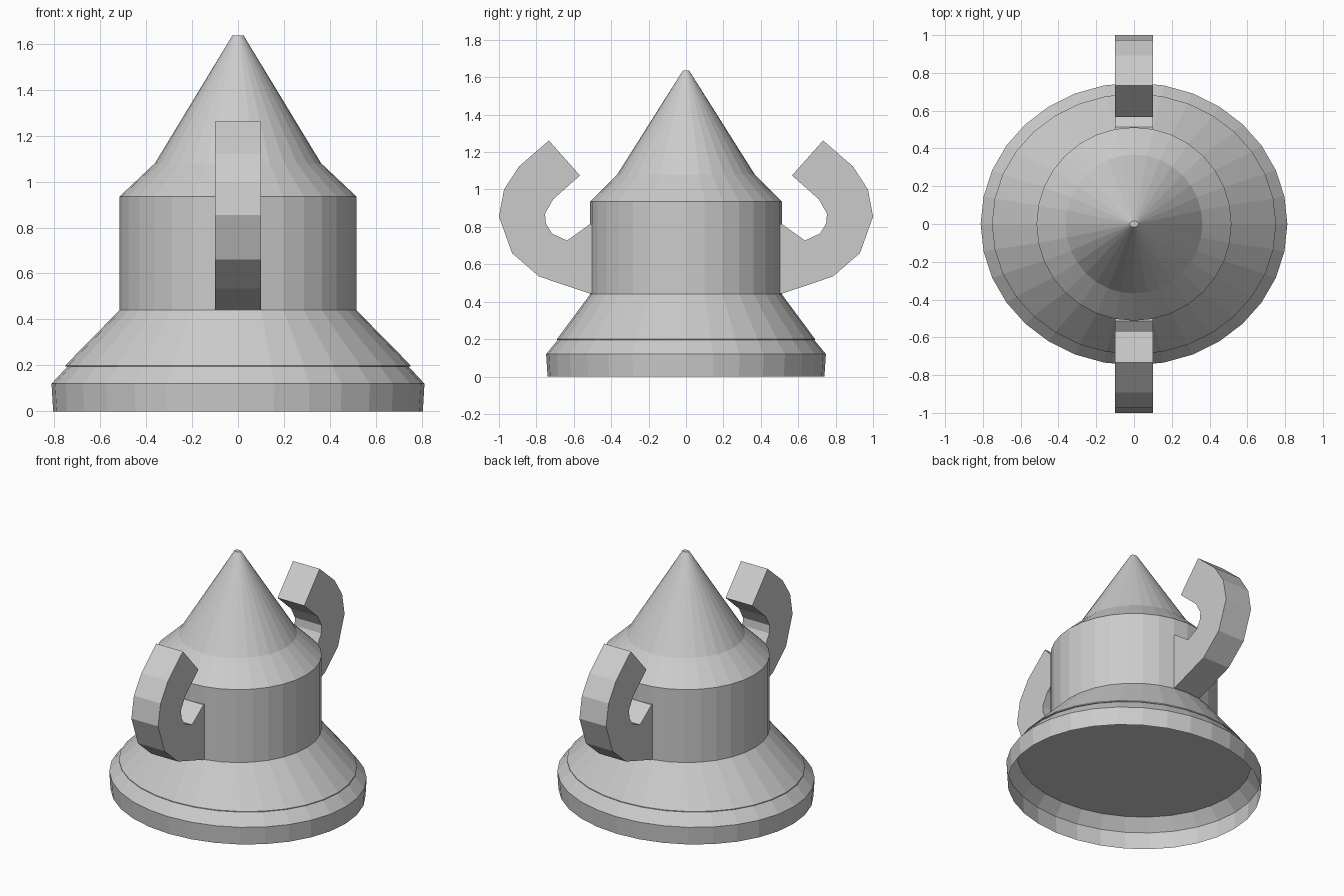
import bpy
import bmesh
from math import cos, sin, pi

if "Cube" in bpy.data.objects:
    bpy.data.objects.remove(bpy.data.objects["Cube"])

SIDES = 32


def finish(bm, name):
    bmesh.ops.recalc_face_normals(bm, faces=bm.faces[:])
    mesh = bpy.data.meshes.new(name)
    bm.to_mesh(mesh)
    bm.free()
    obj = bpy.data.objects.new(name, mesh)
    bpy.context.collection.objects.link(obj)
    return obj


def elliptic_lathe(name, profile, cap_bottom=False, cap_top=False):
    """Stack of elliptical rings; each profile entry is (x radius, y radius, z)."""
    bm = bmesh.new()
    rings = []
    for rx, ry, z in profile:
        rings.append([bm.verts.new((rx * cos(2 * pi * i / SIDES),
                                    ry * sin(2 * pi * i / SIDES), z))
                      for i in range(SIDES)])
    for low, high in zip(rings, rings[1:]):
        for i in range(SIDES):
            j = (i + 1) % SIDES
            bm.faces.new((low[i], low[j], high[j], high[i]))
    if cap_bottom:
        bm.faces.new(rings[0][::-1])
    if cap_top:
        bm.faces.new(rings[-1])
    return finish(bm, name)


# Flared open skirt at the bottom
elliptic_lathe("base_skirt", [(0.805, 0.74, 0), (0.812, 0.748, 0.12), (0.738, 0.682, 0.2)])

# Sloping shoulder with a flat underside
elliptic_lathe("lower_slope", [(0.752, 0.69, 0.195), (0.752, 0.69, 0.2), (0.516, 0.512, 0.44)],
               cap_bottom=True)

# Drum and pointed roof
elliptic_lathe("drum", [(0.516, 0.512, 0.44), (0.516, 0.512, 0.935)])
elliptic_lathe("pointed_roof", [(0.516, 0.512, 0.935), (0.362, 0.368, 1.08),
                                (0.024, 0.016, 1.637)], cap_top=True)

# Hooked arm, side outline in y and z, extruded across x and mirrored to the back
outline = [(-0.49, 0.443), (-0.513, 0.443), (-0.786, 0.535), (-0.93, 0.66), (-1.0, 0.855),
           (-0.973, 1.0), (-0.893, 1.123), (-0.733, 1.262), (-0.567, 1.075),
           (-0.711, 0.947), (-0.754, 0.87), (-0.749, 0.818), (-0.717, 0.765),
           (-0.636, 0.727), (-0.513, 0.815), (-0.49, 0.815)]
bm = bmesh.new()
side = bm.faces.new([bm.verts.new((-0.1, y, z)) for y, z in outline])
new = bmesh.ops.extrude_face_region(bm, geom=[side])["geom"]
bmesh.ops.translate(bm, vec=(0.2, 0, 0),
                    verts=[g for g in new if isinstance(g, bmesh.types.BMVert)])
arms = finish(bm, "hooked_arms")
mirror = arms.modifiers.new("front_to_back", "MIRROR")
mirror.use_axis = (False, True, False)
